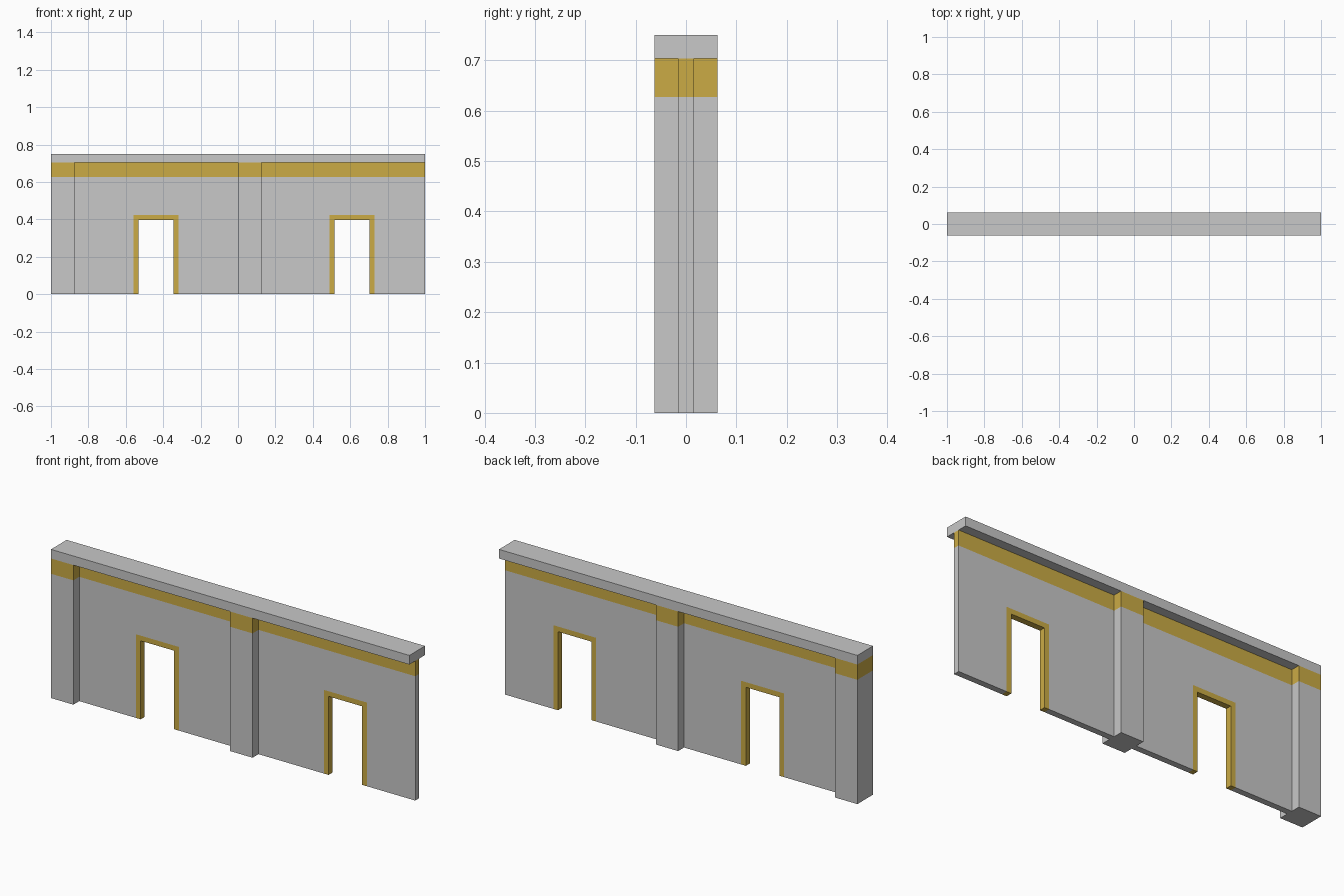
import bpy, bmesh

if "Cube" in bpy.data.objects:
    bpy.data.objects.remove(bpy.data.objects["Cube"])


def material(name, color):
    m = bpy.data.materials.new(name)
    m.diffuse_color = (*color, 1)
    m.use_nodes = True
    m.node_tree.nodes["Principled BSDF"].inputs["Base Color"].default_value = m.diffuse_color
    return m


GREY = material("light_grey", (0.58, 0.58, 0.58))
GOLD = material("gold", (0.60, 0.41, 0.06))

BAND_Z, CAP_Z, TOP_Z = 0.627, 0.704, 0.75   # band bottom, coping bottom, coping top
DOOR_HALF, DOOR_H, TRIM = 0.0935, 0.396, 0.026


def slab(name, x0, x1, z0, z1, thickness, door=None):
    """Upright sheet cut into cells, gold by rule, thickened equally to both sides."""
    xs, zs = [x0, x1], [z0, z1]
    if z0 < BAND_Z:
        zs.insert(1, BAND_Z)
    if door is not None:
        xs[1:1] = [door - DOOR_HALF - TRIM, door - DOOR_HALF,
                   door + DOOR_HALF, door + DOOR_HALF + TRIM]
        zs[1:1] = [DOOR_H, DOOR_H + TRIM]
    bm = bmesh.new()
    grid = [[bm.verts.new((x, 0, z)) for z in zs] for x in xs]
    for i in range(len(xs) - 1):
        for k in range(len(zs) - 1):
            cx, cz = (xs[i] + xs[i + 1]) / 2, (zs[k] + zs[k + 1]) / 2
            gold = BAND_Z < cz < CAP_Z
            if door is not None:
                dx = abs(cx - door)
                if dx < DOOR_HALF and cz < DOOR_H:
                    continue                      # doorway opening
                gold |= dx < DOOR_HALF + TRIM and cz < DOOR_H + TRIM
            f = bm.faces.new((grid[i][k], grid[i + 1][k],
                              grid[i + 1][k + 1], grid[i][k + 1]))
            f.material_index = int(gold)
    me = bpy.data.meshes.new(name)
    bm.to_mesh(me)
    bm.free()
    me.materials.append(GREY)
    me.materials.append(GOLD)
    ob = bpy.data.objects.new(name, me)
    bpy.context.collection.objects.link(ob)
    mod = ob.modifiers.new("thickness", 'SOLIDIFY')
    mod.thickness = thickness
    mod.offset = 0


# Two bays: a thick pilaster followed by a thin wall with a doorway
for side, x, door in (("left", -1.0, -0.4385), ("right", 0.0, 0.61)):
    slab(side + "_pilaster", x, x + 0.125, 0, CAP_Z, 0.125)
    slab(side + "_wall_panel", x + 0.125, x + 1, 0, CAP_Z, 0.031, door)

# Coping along the top
slab("coping", -1, 1, CAP_Z, TOP_Z, 0.125)
